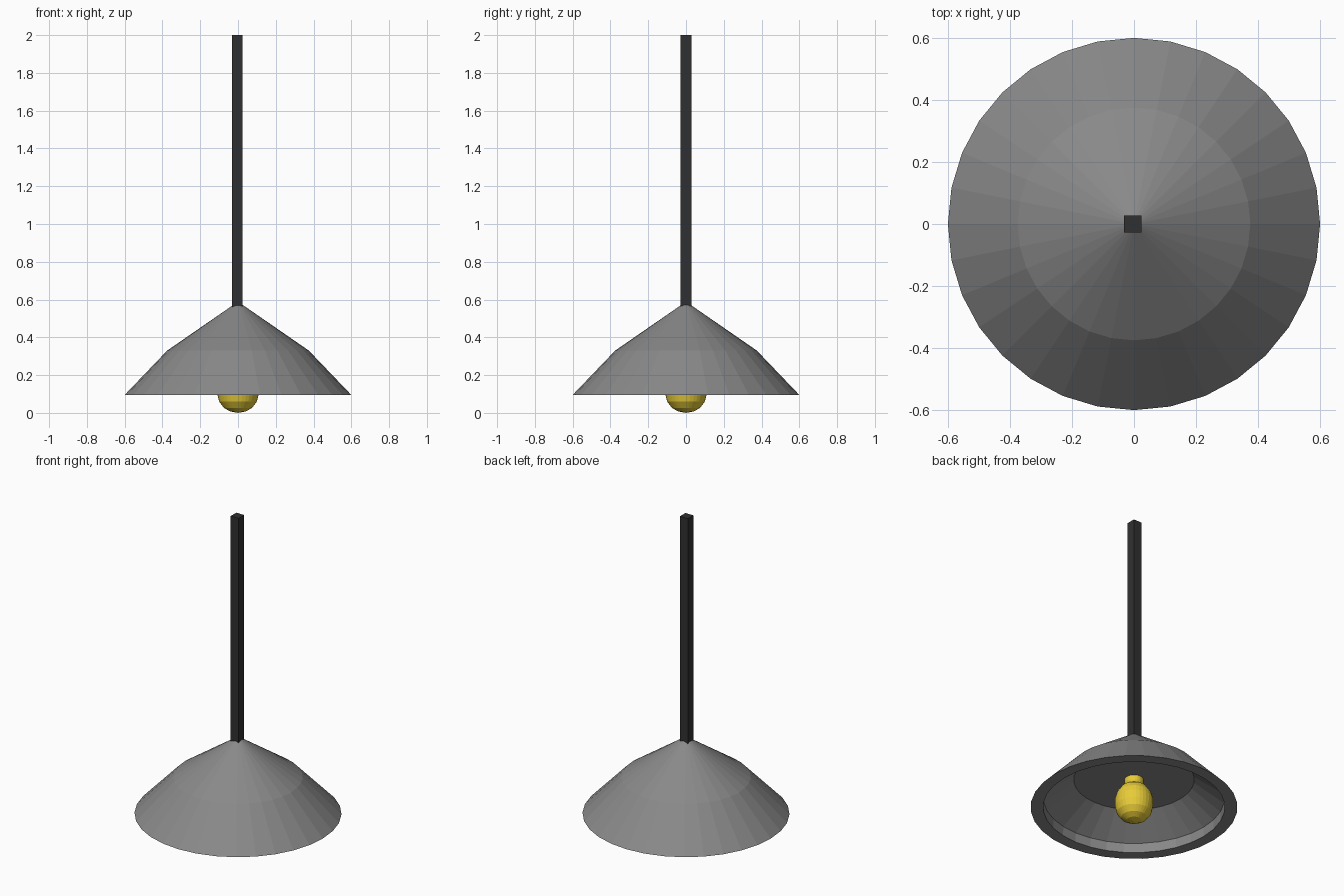
import bpy, bmesh
from math import cos, sin, tau

if "Cube" in bpy.data.objects:
    bpy.data.objects.remove(bpy.data.objects["Cube"])


def paint(ob, name, rgb):
    mat = bpy.data.materials.new(name)
    mat.diffuse_color = (*rgb, 1)
    mat.use_nodes = True
    mat.node_tree.nodes["Principled BSDF"].inputs["Base Color"].default_value = mat.diffuse_color
    ob.data.materials.append(mat)


def lathe(name, profile, sides):
    """Revolve (radius, z) points around z; radius 0 makes a pole."""
    bm = bmesh.new()
    rings = []
    for r, z in profile:
        if r == 0:
            rings.append([bm.verts.new((0, 0, z))] * sides)
        else:
            rings.append([bm.verts.new((r * cos(tau * i / sides), r * sin(tau * i / sides), z))
                          for i in range(sides)])
    for a, b in zip(rings, rings[1:]):
        for i in range(sides):
            j = (i + 1) % sides
            bm.faces.new(list(dict.fromkeys((a[i], a[j], b[j], b[i]))))
    bmesh.ops.recalc_face_normals(bm, faces=bm.faces)
    mesh = bpy.data.meshes.new(name)
    bm.to_mesh(mesh)
    bm.free()
    ob = bpy.data.objects.new(name, mesh)
    bpy.context.collection.objects.link(ob)
    return ob


# Thick two-slope shade: outside, flat rim, short lip, inner slope, flat ceiling
shade = lathe("lamp_shade", [(0, 0.58), (0.02, 0.575), (0.375, 0.33), (0.6, 0.095),
                             (0.527, 0.095), (0.525, 0.155), (0.35, 0.28), (0, 0.28)], 32)
paint(shade, "shade_grey", (0.25, 0.25, 0.25))

# Light bulb with rounded bottom and narrow neck
bulb = lathe("light_bulb", [(0, 0), (0.042, 0.008), (0.075, 0.027), (0.1, 0.06),
                            (0.11, 0.1), (0.11, 0.15), (0.1, 0.185), (0.075, 0.222),
                            (0.05, 0.237), (0.055, 0.25), (0.055, 0.285), (0, 0.285)], 32)
paint(bulb, "bulb_yellow", (0.8, 0.6, 0.04))

# Square hanging rod
bpy.ops.mesh.primitive_cube_add(size=1, location=(-0.004, 0, 1.28))
rod = bpy.context.object
rod.name = "hanging_rod"
rod.scale = (0.056, 0.056, 1.44)
bpy.ops.object.transform_apply(location=False, rotation=False, scale=True)
paint(rod, "rod_black", (0.03, 0.03, 0.03))
